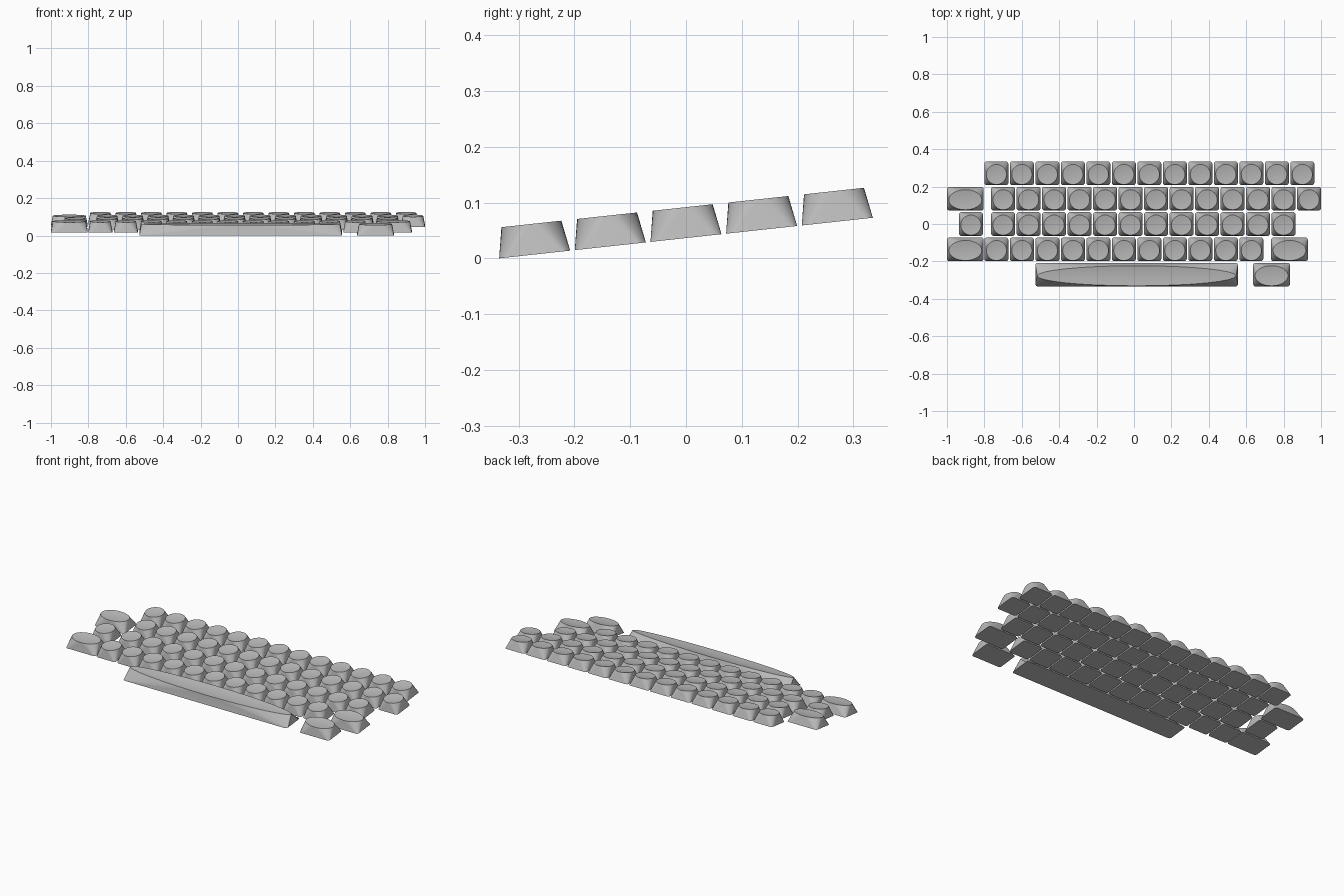
import bpy, bmesh
from math import sin, cos, pi, radians

if "Cube" in bpy.data.objects:
    bpy.data.objects.remove(bpy.data.objects["Cube"])

PITCH = 0.1363        # spacing of single keys
GAP = 0.008           # slot between neighbours
DEPTH = 0.128         # front-to-back size of every key
HEIGHT = 0.055
INSET = 0.010         # how far the rim sits inside the base
CORNER = 0.014        # base corner radius
DISH = 0.004          # depth of the finger hollow
SEG = 8               # segments per quarter turn
TILT = radians(6.2)

grey = bpy.data.materials.new("key_grey")
grey.use_nodes = True
colour = (0.5, 0.5, 0.5, 1)
grey.diffuse_color = colour
grey.node_tree.nodes["Principled BSDF"].inputs["Base Color"].default_value = colour


def keycap_mesh(width):
    """Rounded rectangle base lofted to a hollowed elliptical top."""
    bm = bmesh.new()
    hw, hd = width / 2, DEPTH / 2
    rx, ry = hw - INSET, hd - INSET
    count = 4 * SEG

    def ring(scale):
        z = HEIGHT - DISH * (1 - scale * scale)
        return [bm.verts.new((rx * scale * cos(2 * pi * i / count),
                              ry * scale * sin(2 * pi * i / count), z))
                for i in range(count)]

    # base outline, one arc per corner
    base = []
    for q in range(4):
        sx = 1 if q in (0, 3) else -1
        sy = 1 if q < 2 else -1
        arc = []
        for i in range(SEG + 1):
            a = (q + i / SEG) * pi / 2
            arc.append(bm.verts.new((sx * (hw - CORNER) + CORNER * cos(a),
                                     sy * (hd - CORNER) + CORNER * sin(a), 0)))
        base.append(arc)
    bm.faces.new([v for arc in base for v in arc][::-1])

    # walls: a curved fan at each corner, a triangle on each straight side
    rim = ring(1)
    for q, arc in enumerate(base):
        for i in range(SEG):
            t = q * SEG + i
            bm.faces.new((arc[i], arc[i + 1], rim[(t + 1) % count], rim[t]))
        bm.faces.new((arc[SEG], base[(q + 1) % 4][0], rim[(q + 1) * SEG % count]))

    # hollowed top
    outer = rim
    for scale in (0.7, 0.35):
        inner = ring(scale)
        for i in range(count):
            j = (i + 1) % count
            bm.faces.new((outer[i], outer[j], inner[j], inner[i]))
        outer = inner
    middle = bm.verts.new((0, 0, HEIGHT - DISH))
    for i in range(count):
        bm.faces.new((outer[i], outer[(i + 1) % count], middle))

    for f in bm.faces:
        f.smooth = True
    mesh = bpy.data.meshes.new("keycap")
    bm.to_mesh(mesh)
    bm.free()
    mesh.set_sharp_from_angle(angle=radians(35))
    mesh.materials.append(grey)
    return mesh


# one shared mesh for each key width, in pitches
meshes = {units: keycap_mesh(units * PITCH - GAP) for units in (1, 1.5, 8)}


def add_keys(name, row, left, units=1, count=1):
    """Place a run of equal keys on a row, starting at its left edge."""
    along = row * PITCH + DEPTH / 2
    for i in range(count):
        label = name if count == 1 else f"{name}_{i + 1}"
        key = bpy.data.objects.new(label, meshes[units])
        x = left + (units * PITCH - GAP) / 2 + i * PITCH
        key.location = (x, (row - 2) * PITCH * cos(TILT), along * sin(TILT))
        key.rotation_euler.x = TILT
        bpy.context.collection.objects.link(key)


# rows from front to back
add_keys("space_bar", 0, -0.527, 8)
add_keys("front_wide_key", 0, 0.637, 1.5)

add_keys("second_row_wide_key_start", 1, -1.0, 1.5)
add_keys("second_row_key", 1, -0.80, 1, 11)
add_keys("second_row_wide_key_end", 1, 0.733, 1.5)

add_keys("middle_row_outer_key", 2, -0.936)
add_keys("middle_row_key", 2, -0.764, 1, 12)

add_keys("fourth_row_wide_key", 3, -1.0, 1.5)
add_keys("fourth_row_key", 3, -0.764, 1, 13)

add_keys("back_row_key", 4, -0.80, 1, 13)
